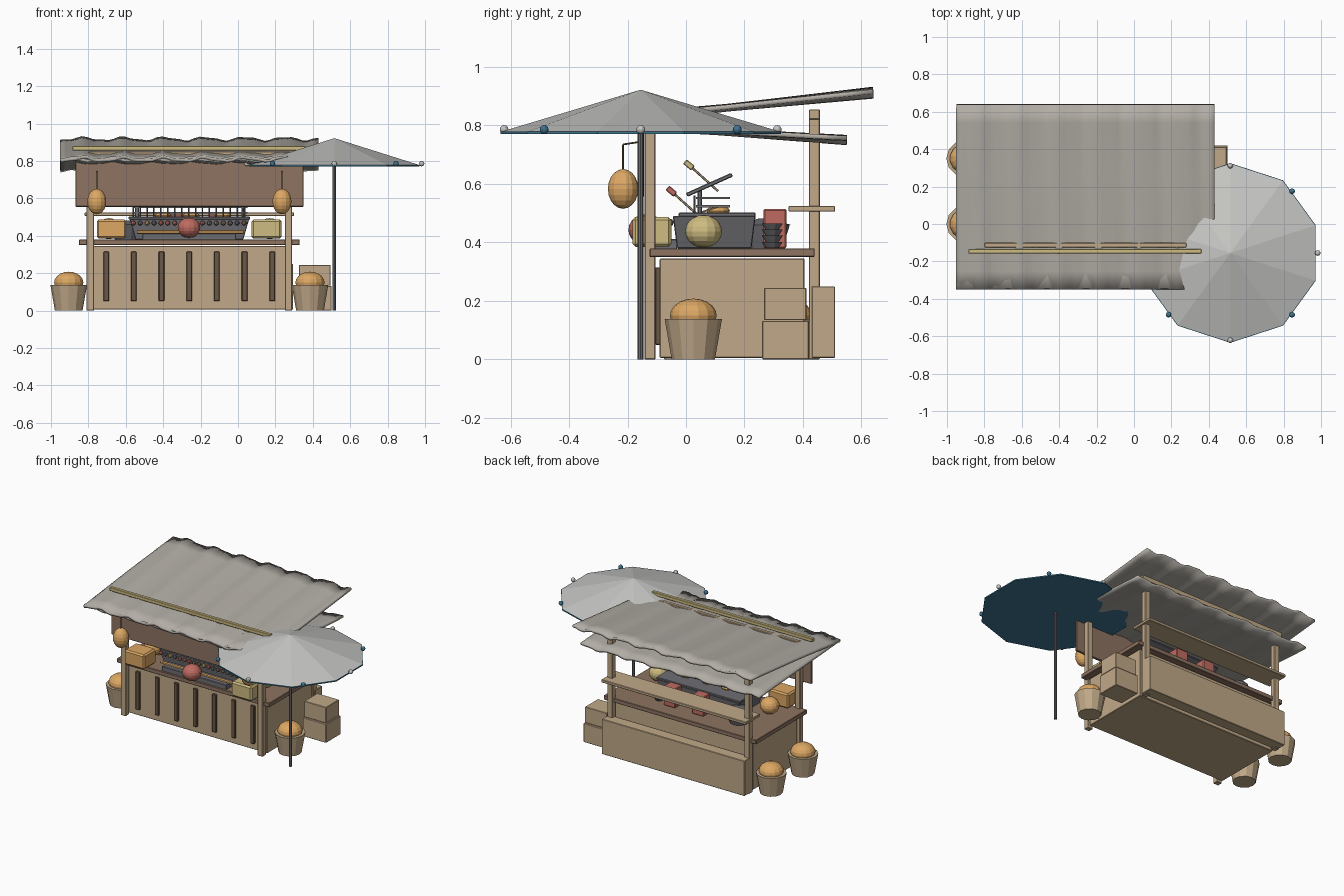
import bpy, bmesh, math, random
from mathutils import Vector

if "Cube" in bpy.data.objects:
    bpy.data.objects.remove(bpy.data.objects["Cube"])

random.seed(4)


def material(name, srgb):
    m = bpy.data.materials.new(name)
    m.diffuse_color = (*[c ** 2.2 for c in srgb], 1)
    m.use_nodes = True
    m.node_tree.nodes["Principled BSDF"].inputs["Base Color"].default_value = m.diffuse_color
    return m


WOOD = material("light wood", (0.75, 0.655, 0.53))
BROWN = material("brown wood", (0.55, 0.45, 0.38))
DARK = material("dark wood", (0.42, 0.35, 0.28))
CANVAS = material("grey canvas", (0.69, 0.67, 0.64))
PALE = material("pale cloth", (0.77, 0.77, 0.76))
BLUE = material("blue cloth", (0.25, 0.46, 0.57))
ORANGE = material("orange", (0.86, 0.65, 0.39))
YELLOW = material("straw yellow", (0.80, 0.73, 0.50))
RED = material("faded red", (0.74, 0.42, 0.38))
METAL = material("dark metal", (0.43, 0.43, 0.45))


def finish(name, bm, mat, bevel=0.0, smooth=False):
    bmesh.ops.recalc_face_normals(bm, faces=bm.faces)
    me = bpy.data.meshes.new(name)
    bm.to_mesh(me)
    bm.free()
    me.materials.append(mat)
    for p in me.polygons:
        p.use_smooth = smooth
    ob = bpy.data.objects.new(name, me)
    bpy.context.collection.objects.link(ob)
    if bevel:
        b = ob.modifiers.new("bevel", "BEVEL")
        b.width, b.segments = bevel, 1
    return ob


def box(name, x, y, z, mat, bevel=0.003, taper=1.0, tilt=0.0):
    """Box from ranges; taper scales the bottom, tilt turns it about x."""
    bm = bmesh.new()
    bmesh.ops.create_cube(bm, size=1)
    for v in bm.verts:
        s = taper if v.co.z < 0 else 1
        v.co = Vector((v.co.x * (x[1] - x[0]) * s, v.co.y * (y[1] - y[0]) * s, v.co.z * (z[1] - z[0])))
    ob = finish(name, bm, mat, bevel)
    ob.location = [(r[0] + r[1]) / 2 for r in (x, y, z)]
    ob.rotation_euler.x = tilt
    return ob


def cone(name, loc, r0, r1, z0, z1, mat, n=12, turn=0.0):
    bm = bmesh.new()
    bmesh.ops.create_cone(bm, cap_ends=True, segments=n, radius1=r0, radius2=r1, depth=z1 - z0)
    ob = finish(name, bm, mat)
    ob.location = (*loc, (z0 + z1) / 2)
    ob.rotation_euler.z = turn
    return ob


def ball(name, loc, size, mat, u=12, v=8):
    bm = bmesh.new()
    bmesh.ops.create_uvsphere(bm, u_segments=u, v_segments=v, radius=1)
    ob = finish(name, bm, mat)
    ob.location, ob.scale = loc, size
    return ob


def rod(name, a, b, r, mat, n=6):
    a, b = Vector(a), Vector(b)
    bm = bmesh.new()
    bmesh.ops.create_cone(bm, cap_ends=True, segments=n, radius1=r, radius2=r, depth=(b - a).length)
    ob = finish(name, bm, mat)
    ob.location = (a + b) / 2
    ob.rotation_euler = (b - a).to_track_quat('Z', 'Y').to_euler()
    return ob


def canopy(name, y0, z0, y1, z1, amp, phase):
    """Rippled cloth sheet stretched from front to back."""
    bm = bmesh.new()
    nx, ny = 48, 10
    rows = []
    for j in range(ny + 1):
        t = j / ny
        row = []
        for i in range(nx + 1):
            x = -0.95 + 1.38 * i / nx
            w = math.sin(x * 29 + phase) + 0.4 * math.sin(x * 61 + 2 * phase + t)
            edge = 0.45 + 0.55 * abs(2 * t - 1)
            row.append(bm.verts.new((x, y0 + (y1 - y0) * t, z0 + (z1 - z0) * t + amp * w * edge)))
        rows.append(row)
    for a, b in zip(rows, rows[1:]):
        for i in range(nx):
            bm.faces.new((a[i], a[i + 1], b[i + 1], b[i]))
    ob = finish(name, bm, CANVAS, smooth=True)
    s = ob.modifiers.new("thickness", "SOLIDIFY")
    s.thickness, s.offset = 0.016, 0
    bpy.context.view_layer.objects.active = ob
    ob.select_set(True)
    bpy.ops.object.shade_smooth_by_angle()
    ob.select_set(False)


# Counter, slats and rear bench
box("counter_body", (-0.80, 0.29), (-0.09, 0.405), (0.005, 0.345), WOOD)
box("counter_top", (-0.85, 0.33), (-0.125, 0.44), (0.35, 0.38), BROWN)
for i in range(7):
    x = -0.705 + i * 0.148
    box("front_slat", (x - 0.015, x + 0.015), (-0.106, -0.088), (0.05, 0.315), DARK)
box("rear_bench", (-0.81, 0.295), (0.43, 0.51), (0.005, 0.25), WOOD)
box("rear_shelf", (-0.82, 0.30), (0.35, 0.51), (0.505, 0.525), WOOD)

# Posts, beams and sign board
for x in (-0.79, 0.27):
    box("front_post", (x - 0.02, x + 0.02), (-0.142, -0.104), (0, 0.82), WOOD)
    box("rear_post", (x - 0.02, x + 0.02), (0.42, 0.458), (0, 0.855), WOOD)
box("rear_beam", (-0.83, 0.31), (0.42, 0.458), (0.82, 0.855), WOOD)
box("front_beam", (-0.80, 0.28), (-0.125, -0.10), (0.81, 0.85), WOOD)
box("sign_board", (-0.87, 0.35), (-0.16, -0.143), (0.555, 0.83), BROWN)
box("roof_pole", (-0.885, 0.36), (-0.158, -0.134), (0.855, 0.88), YELLOW)

# Cloth roofs
canopy("upper_roof", -0.35, 0.81, 0.64, 0.912, 0.009, 0.5)
canopy("lower_roof", -0.345, 0.808, 0.55, 0.75, 0.007, 2.2)

# Umbrella
UX, UY = 0.515, -0.155
cone("umbrella_pole", (UX, UY), 0.01, 0.01, 0, 0.79, METAL, 8)
cone("umbrella_cloth", (UX, UY), 0.476, 0.0, 0.779, 0.922, PALE, 10)
cone("umbrella_lining", (UX, UY), 0.48, 0.48, 0.771, 0.779, BLUE, 10)
for i in range(8):
    a = i * math.pi / 4
    ball("umbrella_bead", (UX + 0.467 * math.cos(a), UY + 0.467 * math.sin(a), 0.786),
         (0.015,) * 3, BLUE if i % 2 else PALE, 10, 6)

# Hanging lanterns
for x in (-0.755, 0.235):
    ball("hanging_lantern", (x, -0.215, 0.583), (0.052, 0.052, 0.068), ORANGE, 14, 10)
    rod("lantern_cord", (x, -0.215, 0.64), (x, -0.215, 0.735), 0.003, DARK)
    rod("lantern_hook", (x, -0.215, 0.735), (x, -0.15, 0.745), 0.003, DARK)

# Baskets heaped with bread
for x, y in ((-0.905, 0.35), (-0.905, 0.0), (0.385, 0.025)):
    cone("basket", (x, y), 0.074, 0.098, 0.0, 0.138, WOOD, 12)
    ball("basket_bread", (x, y, 0.15), (0.08, 0.08, 0.058), ORANGE, 14, 10)

# Crates at the side
box("lower_crate", (0.32, 0.50), (0.26, 0.42), (0.0, 0.132), WOOD)
box("upper_crate", (0.325, 0.495), (0.267, 0.412), (0.134, 0.245), WOOD)

# Lanterns standing on the counter
box("left_square_lantern", (-0.755, -0.598), (-0.183, -0.05), (0.385, 0.487), ORANGE, 0.01)
box("right_square_lantern", (0.073, 0.232), (-0.183, -0.05), (0.385, 0.487), YELLOW, 0.01)
ball("red_lantern", (-0.262, -0.135, 0.443), (0.062, 0.062, 0.054), RED, 14, 10)
ball("right_round_lantern", (0.17, 0.06, 0.438), (0.063, 0.063, 0.056), YELLOW, 14, 10)
ball("left_round_lantern", (-0.69, 0.06, 0.438), (0.063, 0.063, 0.056), ORANGE, 14, 10)

# Grill with food skewers
box("grill_tray", (-0.51, -0.01), (-0.115, -0.03), (0.36, 0.412), METAL)
rod("tray_rail", (-0.54, -0.08, 0.42), (0.03, -0.08, 0.42), 0.01, ORANGE)
box("grill_body", (-0.58, 0.06), (-0.045, 0.238), (0.38, 0.49), METAL, taper=0.9)
box("grill_rim", (-0.585, 0.065), (-0.025, 0.238), (0.487, 0.502), METAL)
box("grill_hood", (-0.56, 0.05), (-0.005, 0.165), (0.59, 0.604), METAL, tilt=math.radians(24))
for x in (-0.54, 0.03):
    box("hood_leg", (x - 0.01, x + 0.01), (0.04, 0.055), (0.495, 0.585), METAL)
for z in (0.52, 0.548):
    box("grill_rack", (-0.56, 0.05), (0.035, 0.15), (z, z + 0.008), METAL, 0.0)
for i in range(17):
    x = -0.56 + i * 0.037
    rod("skewer_stick", (x, -0.075, 0.46), (x, 0.12, 0.525), 0.0035, WOOD, 5)
    rod("rack_bar", (x, 0.03, 0.50), (x, 0.03, 0.56), 0.004, METAL, 5)
    for k in range(3):
        ball("skewer_food", (x, -0.055 + k * 0.028, 0.468 + k * 0.009), (0.013,) * 3,
             random.choice((ORANGE, RED, BROWN, METAL)), 8, 5)

# Tongs and brush leaning above the grill
for x, y, z, mat in ((-0.02, 0.01, 0.665, YELLOW), (-0.45, -0.05, 0.575, RED)):
    rod("tool_handle", (x, y, z), (x, y + 0.1, z - 0.09), 0.004, WOOD)
    box("tool_grip", (x - 0.012, x + 0.012), (y - 0.018, y + 0.018), (z - 0.01, z + 0.01), mat, tilt=-0.7)

# Fried food, boxes and bowls along the back of the counter
for x in (-0.40, -0.25, -0.08):
    ball("fried_food", (x, 0.11, 0.508), (0.045, 0.04, 0.018), ORANGE)
for x in (-0.11, -0.33):
    box("red_box", (x - 0.045, x + 0.045), (0.265, 0.343), (0.38, 0.515), RED, 0.005)
for i in range(4):
    cone("stacked_bowl", (0.0, 0.295), 0.022, 0.036, 0.381 + i * 0.021, 0.402 + i * 0.021, METAL, 10)
cone("cooking_pot", (-0.60, 0.27), 0.06, 0.085, 0.38, 0.46, METAL, 14)
cone("pot_lid", (-0.60, 0.27), 0.088, 0.02, 0.46, 0.482, METAL, 14)
